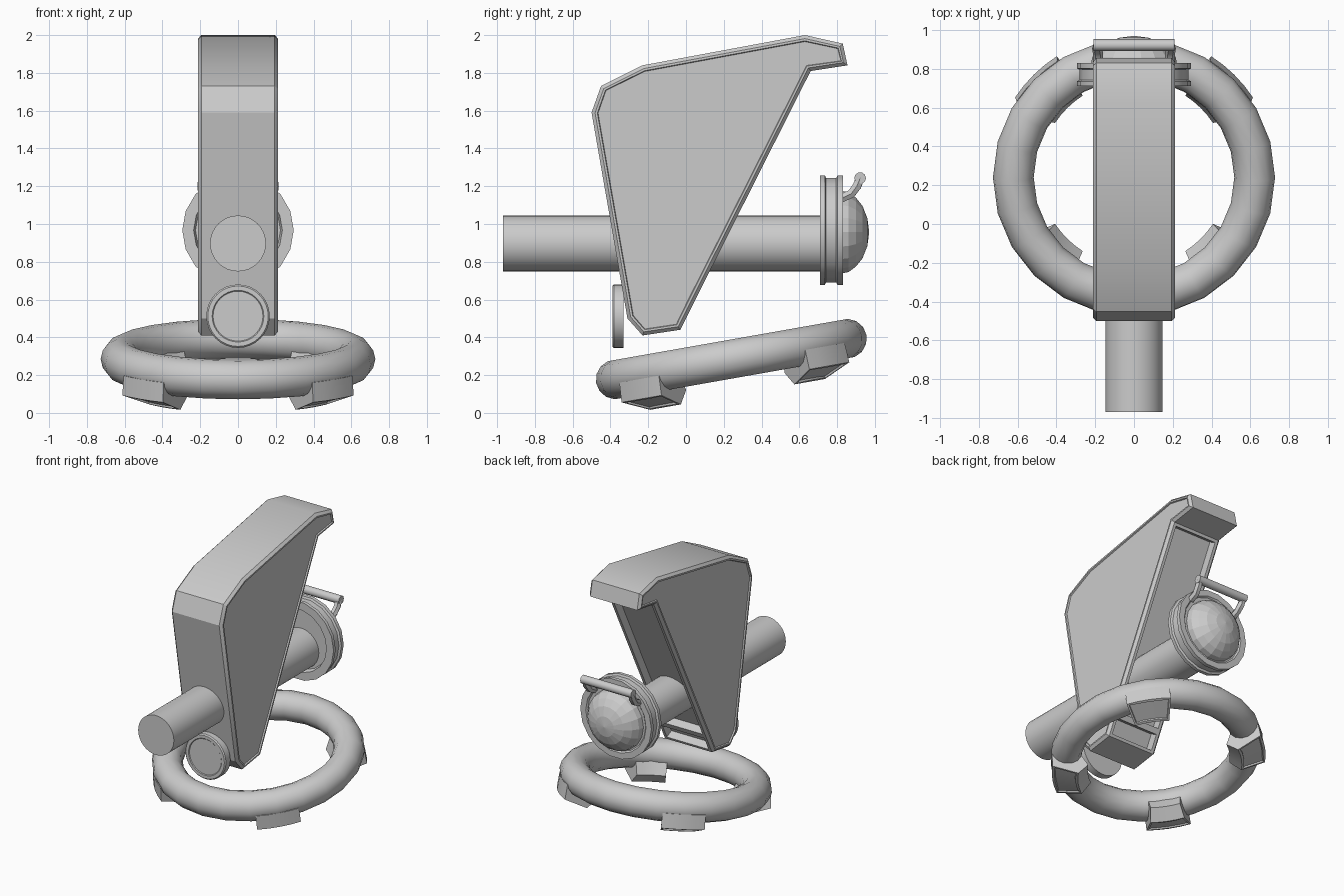
import bpy, bmesh, math
from mathutils import Matrix, Vector

if "Cube" in bpy.data.objects:
    bpy.data.objects.remove(bpy.data.objects["Cube"])

grey = bpy.data.materials.new("plain grey")
grey.diffuse_color = (0.6, 0.6, 0.6, 1)
grey.use_nodes = True
grey.node_tree.nodes["Principled BSDF"].inputs["Base Color"].default_value = grey.diffuse_color


def finish(bm, name, smooth=None):
    bmesh.ops.recalc_face_normals(bm, faces=bm.faces)
    me = bpy.data.meshes.new(name)
    bm.to_mesh(me)
    bm.free()
    ob = bpy.data.objects.new(name, me)
    bpy.context.collection.objects.link(ob)
    me.materials.append(grey)
    if smooth:
        bpy.ops.object.select_all(action='DESELECT')
        ob.select_set(True)
        bpy.context.view_layer.objects.active = ob
        bpy.ops.object.shade_smooth_by_angle(angle=math.radians(smooth))
    return ob


def lathe(name, profile, z, segs, smooth=None):
    """Spin a (radius, y) profile about a y-directed axis at height z."""
    bm = bmesh.new()
    vs = [bm.verts.new((r, y, z)) for r, y in profile]
    es = [bm.edges.new(p) for p in zip(vs, vs[1:])]
    bmesh.ops.spin(bm, geom=vs + es, cent=(0, 0, z), axis=(0, 1, 0),
                   angle=math.tau, steps=segs)
    bmesh.ops.remove_doubles(bm, verts=bm.verts, dist=1e-4)
    return finish(bm, name, smooth)


# Wedge-shaped body: side profile extruded across the width
side = [(-.50, 1.59), (-.45, 1.73), (-.23, 1.84), (.63, 2.0), (.83, 1.955), (.855, 1.84),
        (.66, 1.81), (.04, .58), (-.03, .44), (-.23, .41), (-.31, .50)]
bm = bmesh.new()
face = bm.faces.new([bm.verts.new((-.212, y, z)) for y, z in side])
ext = bmesh.ops.extrude_face_region(bm, geom=[face])
bmesh.ops.translate(bm, vec=(.424, 0, 0), verts=[v for v in ext['geom'] if isinstance(v, bmesh.types.BMVert)])
bmesh.ops.recalc_face_normals(bm, faces=bm.faces)
# chamfer around both side outlines
rims = [e for e in bm.edges if abs(e.verts[0].co.x - e.verts[1].co.x) < .01]
bmesh.ops.bevel(bm, geom=rims, offset=.018, segments=1, affect='EDGES', profile=.5)
bm.normal_update()
# shallow panels on the sides, deep channel along the back slope and its foot
sides = [f for f in bm.faces if abs(f.normal.x) > .95]
bmesh.ops.inset_individual(bm, faces=sides, thickness=.012, depth=0)
bmesh.ops.inset_individual(bm, faces=sides, thickness=.004, depth=-.01)
back = [f for f in bm.faces if f.normal.y > .6 and f.normal.z < -.2
        and abs(f.normal.x) < .1 and f.calc_area() > .03]
bmesh.ops.inset_individual(bm, faces=back, thickness=.03, depth=0)
bmesh.ops.inset_individual(bm, faces=back, thickness=.001, depth=-.06)
finish(bm, "body", 25)

# Barrel through the body
lathe("barrel", [(0, -.97), (.148, -.97), (.148, .76), (0, .76)], .897, 32, 35)

# Grooved flange and faceted dome behind it
lathe("flange", [(0, .745), (.225, .745), (.235, .71), (.295, .71), (.295, .735), (.28, .742),
                 (.28, .795), (.295, .802), (.295, .83), (.25, .83), (.24, .82), (0, .82)], .967, 18, 25)
lathe("dome", [(.222, .82), (.215, .86), (.185, .90), (.14, .935), (.075, .96), (0, .97)], .957, 18)

# Round badge at the front with a shallow rim
lathe("front_disc", [(0, -.385), (.132, -.385), (.137, -.39), (.16, -.39), (.168, -.382),
                     (.168, -.33), (0, -.33)], .512, 32, 30)

# Bent carrying handle above the dome
cu = bpy.data.curves.new("handle_path", 'CURVE')
cu.dimensions = '3D'
cu.bevel_depth = .026
cu.bevel_resolution = 1
cu.use_fill_caps = True
half = [(.185, .82, 1.135), (.185, .875, 1.16), (.19, .905, 1.20), (.19, .922, 1.243)]
path = half + [(-x, y, z) for x, y, z in reversed(half)]
sp = cu.splines.new('POLY')
sp.points.add(len(path) - 1)
for p, c in zip(sp.points, path):
    p.co = (*c, 1)
tmp = bpy.data.objects.new("handle_path", cu)
bpy.context.collection.objects.link(tmp)
bpy.context.view_layer.update()
bm = bmesh.new()
bm.from_mesh(tmp.to_mesh())
tmp.to_mesh_clear()
bpy.data.objects.remove(tmp)
# thicker grip on the straight bar
bar = Matrix.Translation((0, .922, 1.243)) @ Matrix.Rotation(math.pi / 2, 4, 'Y')
bmesh.ops.create_cone(bm, cap_ends=True, segments=10, radius1=.031, radius2=.031, depth=.42, matrix=bar)
finish(bm, "handle", 40)

# Tilted ring base
tilt = Matrix.Translation((0, .24, .285)) @ Matrix.Rotation(math.radians(10), 4, 'X')
bm = bmesh.new()
N, M = 24, 14
grid = [[bm.verts.new(tilt @ Vector(((.622 + .105 * math.cos(b)) * math.cos(a),
                                     (.622 + .105 * math.cos(b)) * math.sin(a), .105 * math.sin(b))))
         for b in (math.tau * j / M for j in range(M))]
        for a in (math.tau * i / N for i in range(N))]
for i in range(N):
    for j in range(M):
        bm.faces.new((grid[i][j], grid[(i + 1) % N][j], grid[(i + 1) % N][(j + 1) % M], grid[i][(j + 1) % M]))
finish(bm, "ring_base", 40)

# Four arc-shaped feet under the ring
section = [(.53, -.02), (.485, -.12), (.56, -.19), (.73, -.125), (.722, -.02)]
for k, label in enumerate(("back_right", "back_left", "front_left", "front_right")):
    bm = bmesh.new()
    rows = []
    for s in range(5):
        a = math.radians(45 + 90 * k - 12 + 6 * s)
        rows.append([bm.verts.new((r * math.cos(a), r * math.sin(a), z)) for r, z in section])
    n = len(section)
    pads = []
    for r0, r1 in zip(rows, rows[1:]):
        for j in range(n):
            f = bm.faces.new((r0[j], r1[j], r1[(j + 1) % n], r0[(j + 1) % n]))
            if j == 2:
                pads.append(f)
    bm.faces.new(rows[0])
    bm.faces.new(rows[-1])
    bmesh.ops.recalc_face_normals(bm, faces=bm.faces)
    # recessed sole
    bmesh.ops.inset_region(bm, faces=pads, thickness=.018, depth=0)
    bmesh.ops.inset_region(bm, faces=pads, thickness=.004, depth=-.01)
    bmesh.ops.transform(bm, matrix=tilt, verts=bm.verts)
    finish(bm, label + "_foot", 25)
